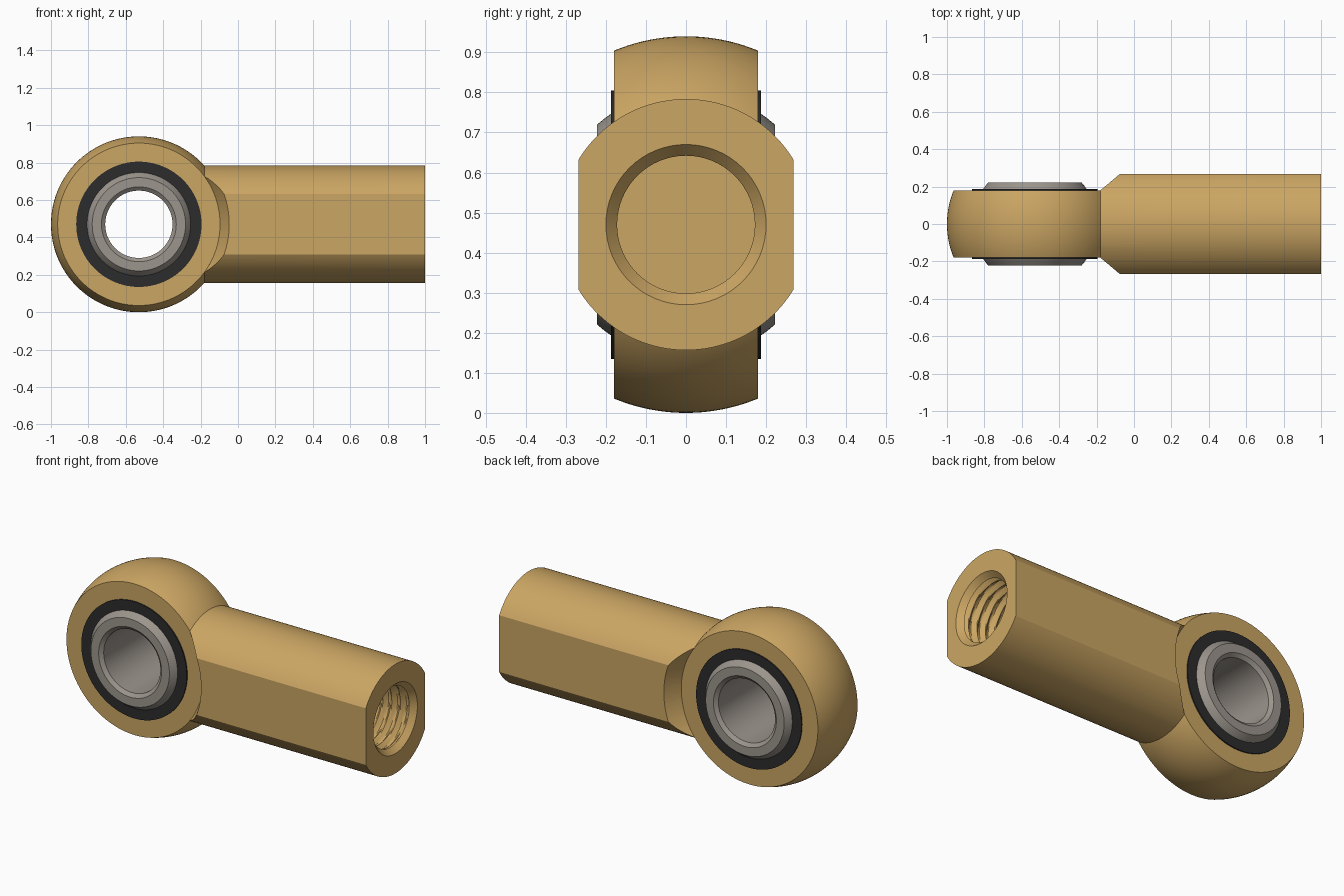
import bpy, bmesh, math
from mathutils import Matrix, Vector

cube = bpy.data.objects.get("Cube")
if cube:
    bpy.data.objects.remove(cube, do_unlink=True)

EYE = Vector((-0.53, 0, 0.47))      # centre of the bearing eye
HEAD_R = 0.47                       # spherical outside of the eye
BALL_R = 0.334                      # spherical inner ring
SHANK_R, FLAT_Y = 0.3135, 0.268     # round shank with two side flats
ALONG_Y = Matrix.Translation(EYE) @ Matrix.Rotation(math.radians(90), 4, 'X')
ALONG_X = Matrix.Translation((0, 0, EYE.z)) @ Matrix.Rotation(math.radians(90), 4, 'Y')


def material(name, color, rough, metal=0.0):
    m = bpy.data.materials.new(name)
    m.use_nodes = True
    m.diffuse_color = (*color, 1)
    bsdf = m.node_tree.nodes["Principled BSDF"]
    bsdf.inputs["Base Color"].default_value = (*color, 1)
    bsdf.inputs["Roughness"].default_value = rough
    bsdf.inputs["Metallic"].default_value = metal
    return m


brass = material("brass", (0.60, 0.38, 0.125), 0.5)
steel = material("steel grey", (0.33, 0.30, 0.265), 0.5)
black = material("black liner", (0.025, 0.025, 0.026), 0.6)


def finish(bm, name, mat):
    bmesh.ops.recalc_face_normals(bm, faces=bm.faces)
    me = bpy.data.meshes.new(name)
    bm.to_mesh(me)
    bm.free()
    me.materials.append(mat)
    ob = bpy.data.objects.new(name, me)
    bpy.context.collection.objects.link(ob)
    return ob


def lathe(name, profile, matrix, mat, segs=96, ring=True, radius=None):
    """Revolve (radius, height) points; ring closes the profile, otherwise the ends are capped."""
    bm = bmesh.new()
    rows = []
    for r, h in profile:
        row = []
        for i in range(segs):
            a = math.tau * i / segs
            rr = radius(r, h, a) if radius else r
            row.append(bm.verts.new(matrix @ Vector((rr * math.cos(a), rr * math.sin(a), h))))
        rows.append(row)
    pairs = list(zip(rows, rows[1:]))
    if ring:
        pairs.append((rows[-1], rows[0]))
    else:
        bm.faces.new(rows[0])
        bm.faces.new(rows[-1])
    for a, b in pairs:
        for i in range(segs):
            j = (i + 1) % segs
            bm.faces.new((a[i], a[j], b[j], b[i]))
    return finish(bm, name, mat)


def sphere_arc(radius, half, steps):
    """Profile points on a sphere between -half and +half height."""
    hs = [-half + 2 * half * i / steps for i in range(steps + 1)]
    return [(math.sqrt(radius ** 2 - h * h), h) for h in hs]


def select_only(ob):
    bpy.ops.object.select_all(action='DESELECT')
    ob.select_set(True)
    bpy.context.view_layer.objects.active = ob


def boolean(ob, other, op):
    mod = ob.modifiers.new(op.title(), 'BOOLEAN')
    mod.operation, mod.object, mod.solver = op, other, 'EXACT'
    select_only(ob)
    bpy.ops.object.modifier_apply(modifier=mod.name)
    bpy.data.objects.remove(other, do_unlink=True)


# Shank: round bar with a flat on each side, extruded along x
a0 = math.acos(FLAT_Y / SHANK_R)
N = 40
arc = [a0 + (math.pi - 2 * a0) * i / N for i in range(N + 1)]
arc += [a + math.pi for a in arc]
bm = bmesh.new()
start = bm.faces.new([bm.verts.new((-0.185, SHANK_R * math.cos(a), EYE.z + SHANK_R * math.sin(a)))
                      for a in arc])
ext = bmesh.ops.extrude_face_region(bm, geom=[start], use_keep_orig=True)
bmesh.ops.translate(bm, vec=(1.185, 0, 0),
                    verts=[v for v in ext["geom"] if isinstance(v, bmesh.types.BMVert)])
shank = finish(bm, "shank", brass)

# Conical relief where the shank narrows to the eye, on both sides
for s in (1, -1):
    cone = lathe("relief_cutter", [(0.433, 0.178 * s), (0.557, 0.40 * s)], ALONG_Y, brass, ring=False)
    boolean(shank, cone, 'DIFFERENCE')

# Threaded blind hole with a countersunk mouth
PITCH, MINOR, DEPTH, STEPS = 0.056, 0.172, 0.024, 8
HOLE_END, MOUTH = 0.28, 0.968


def thread(r, h, a):
    if not HOLE_END + 0.03 < h < MOUTH - 0.002:
        return r
    t = (h / PITCH - a / math.tau) % 1
    return r + DEPTH * min(1, max(0, 1.25 - abs(t - 0.5) * 2.5))


rows = int((MOUTH - HOLE_END) / PITCH * STEPS)
hole = [(MINOR, HOLE_END + (MOUTH - HOLE_END) * i / rows) for i in range(rows + 1)]
hole += [(0.2, 1.0), (0.2, 1.05)]
boolean(shank, lathe("thread_cutter", hole, ALONG_X, brass, segs=64, ring=False, radius=thread),
        'DIFFERENCE')

# Eye: ring with a spherical outside, joined to the shank
body = lathe("rod_end_body", sphere_arc(HEAD_R, 0.18, 20) + [(0.33, 0.18), (0.33, -0.18)],
             ALONG_Y, brass, segs=128)
boolean(body, shank, 'UNION')

# Dark liner, standing slightly proud of the eye faces
liner = lathe("bearing_liner", [(0.335, -0.187), (0.335, 0.187), (0.27, 0.187), (0.27, -0.187)],
              ALONG_Y, black)

# Inner ball ring with a chamfered through bore
ball = lathe("ball_ring", sphere_arc(BALL_R, 0.222, 24)
             + [(0.2, 0.222), (0.18, 0.205), (0.18, -0.205), (0.2, -0.222)], ALONG_Y, steel)

for ob in (body, liner, ball):
    select_only(ob)
    bpy.ops.object.shade_smooth_by_angle(angle=math.radians(25))
